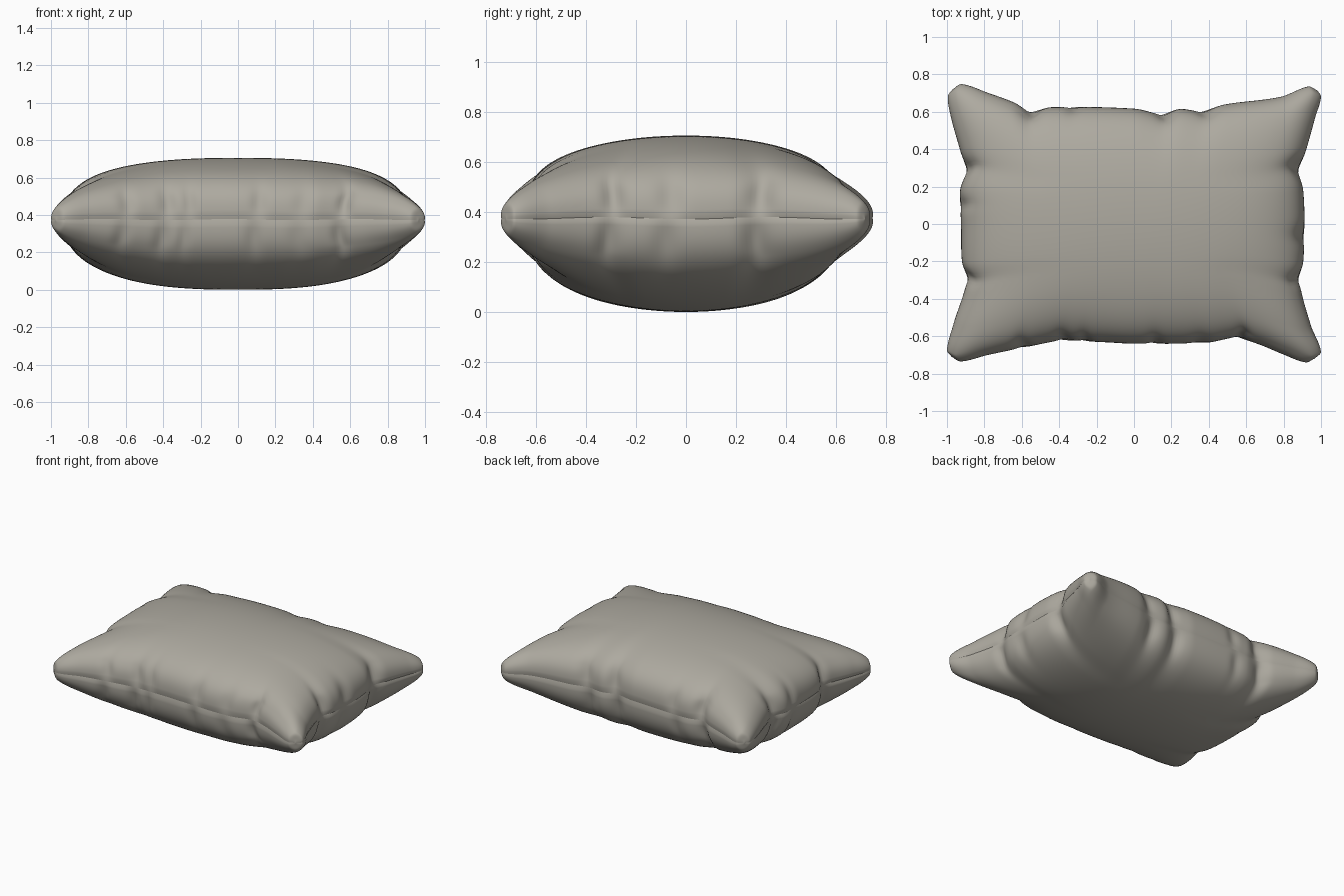
import bpy
import bmesh
from math import sin, cos, pi, exp

cube = bpy.data.objects.get("Cube")
if cube:
    bpy.data.objects.remove(cube, do_unlink=True)

NU, NV = 160, 120
SEAM_Z = 0.375

# Seam outline: (position along the side, distance out), sides pinched between the corners
FRONT = [(-1, .71), (-.95, .735), (-.8, .7), (-.6, .66), (-.4, .625), (-.17, .632), (0, .64),
         (.4, .635), (.56, .61), (.68, .64), (.82, .695), (.95, .74), (1, .72)]
BACK = [(-1, .72), (-.95, .748), (-.8, .7), (-.66, .65), (-.57, .605), (-.45, .625), (0, .617),
        (.15, .59), (.25, .615), (.37, .605), (.5, .64), (.8, .68), (.95, .735), (1, .715)]
LEFT = [(-1, .965), (-.95, 1), (-.75, .945), (-.42, .885), (-.28, .905), (0, .912),
        (.25, .905), (.4, .885), (.55, .92), (.8, .97), (.95, 1), (1, .98)]
RIGHT = [(-1, .975), (-.95, 1), (-.75, .965), (-.42, .895), (-.28, .92), (0, .925),
         (.25, .93), (.4, .9), (.55, .93), (.8, .98), (.95, .995), (1, .97)]

# Gathers along each side: (position, depth, width)
FRONT_FOLDS = [(-.62, .03, .04), (-.4, .035, .04), (-.28, .025, .03), (.1, .03, .04),
               (.34, .02, .05), (.57, .045, .035)]
BACK_FOLDS = [(-.57, .04, .04), (-.35, .025, .04), (.15, .035, .04), (.37, .03, .04)]
LEFT_FOLDS = [(-.42, .045, .05), (-.1, .035, .07), (.4, .045, .06)]
RIGHT_FOLDS = [(-.42, .04, .05), (.13, .03, .05), (.4, .04, .05)]


def outline(points, t):
    """Smooth curve through the points."""
    for i in range(len(points) - 1):
        (a, p), (b, q) = points[i], points[i + 1]
        if t <= b:
            before = points[max(i - 1, 0)]
            after = points[min(i + 2, len(points) - 1)]
            m0 = (q - before[1]) / (b - before[0])
            m1 = (after[1] - p) / (after[0] - a)
            f, d = (t - a) / (b - a), b - a
            return ((2*f**3 - 3*f*f + 1) * p + (f**3 - 2*f*f + f) * d * m0
                    + (3*f*f - 2*f**3) * q + (f**3 - f*f) * d * m1)
    return points[-1][1]


def gather(folds, t, side):
    """Inward pull; folds lean a little differently above and below the seam."""
    return sum(d * exp(-((t - c - side * .015) / w) ** 2) for c, d, w in folds)


def surface(u, v, side):
    left, right = outline(LEFT, v), outline(RIGHT, v)
    front, back = outline(FRONT, u), outline(BACK, u)
    x = u * (left if u > 0 else right) if abs(u) > .999999 else (u*(left + right) + u*u*(left - right)) / 2
    y = (v * (back + front) + v * v * (back - front)) / 2
    # Plump profile, steep at the seam and conical at the corners
    k = 1 if side > 0 else 1.12
    puff = (max(0, 1 - abs(u) ** 2.5) ** (.35 * k)) * (max(0, 1 - v * v) ** (.32 * k))
    z = SEAM_Z + side * puff * (.33 if side > 0 else .375)
    # Gathers are deepest a little way off the seam and fade over the shoulder
    fade = 4 * puff * exp(-(puff / .5) ** 2)
    du, dv = exp(-(1 - abs(u)) / .1), exp(-(1 - abs(v)) / .12)
    x -= (gather(LEFT_FOLDS, v, side) if u > 0 else -gather(RIGHT_FOLDS, v, side)) * fade * du * .8
    y -= (gather(BACK_FOLDS, u, side) if v > 0 else -gather(FRONT_FOLDS, u, side)) * fade * dv * .8
    # Stitched line sits slightly inside the cloth and wavers
    if abs(u) == 1:
        x -= u * .007 * (1 - v ** 8)
    if abs(v) == 1:
        y -= v * .007 * (1 - u ** 8)
    z += .004 * sin(9 * u + 2) * cos(7 * v) * (1 - puff)
    return x, y, z


def spread(i, n):
    """Spacing that tightens toward the seam."""
    return -1.0 if i == 0 else 1.0 if i == n else sin(pi / 2 * (2 * i / n - 1))


bm = bmesh.new()
rim = {}
for side in (1, -1):
    grid = {}
    for i in range(NU + 1):
        for j in range(NV + 1):
            on_rim = i in (0, NU) or j in (0, NV)
            if on_rim and (i, j) in rim:
                grid[i, j] = rim[i, j]
                continue
            grid[i, j] = bm.verts.new(surface(spread(i, NU), spread(j, NV), side))
            if on_rim:
                rim[i, j] = grid[i, j]
    for i in range(NU):
        for j in range(NV):
            quad = [grid[i, j], grid[i + 1, j], grid[i + 1, j + 1], grid[i, j + 1]]
            bm.faces.new(quad if side > 0 else quad[::-1])

# Keep the seam crisp
seam = set(rim.values())
for edge in bm.edges:
    if edge.verts[0] in seam and edge.verts[1] in seam:
        edge.smooth = False
for face in bm.faces:
    face.smooth = True

mesh = bpy.data.meshes.new("pillow")
bm.to_mesh(mesh)
bm.free()
pillow = bpy.data.objects.new("pillow", mesh)
bpy.context.collection.objects.link(pillow)

# Warm grey cloth
cloth = bpy.data.materials.new("warm_grey_cloth")
cloth.use_nodes = True
colour = (.42, .40, .35, 1)
cloth.diffuse_color = colour
cloth.node_tree.nodes["Principled BSDF"].inputs["Base Color"].default_value = colour
mesh.materials.append(cloth)
